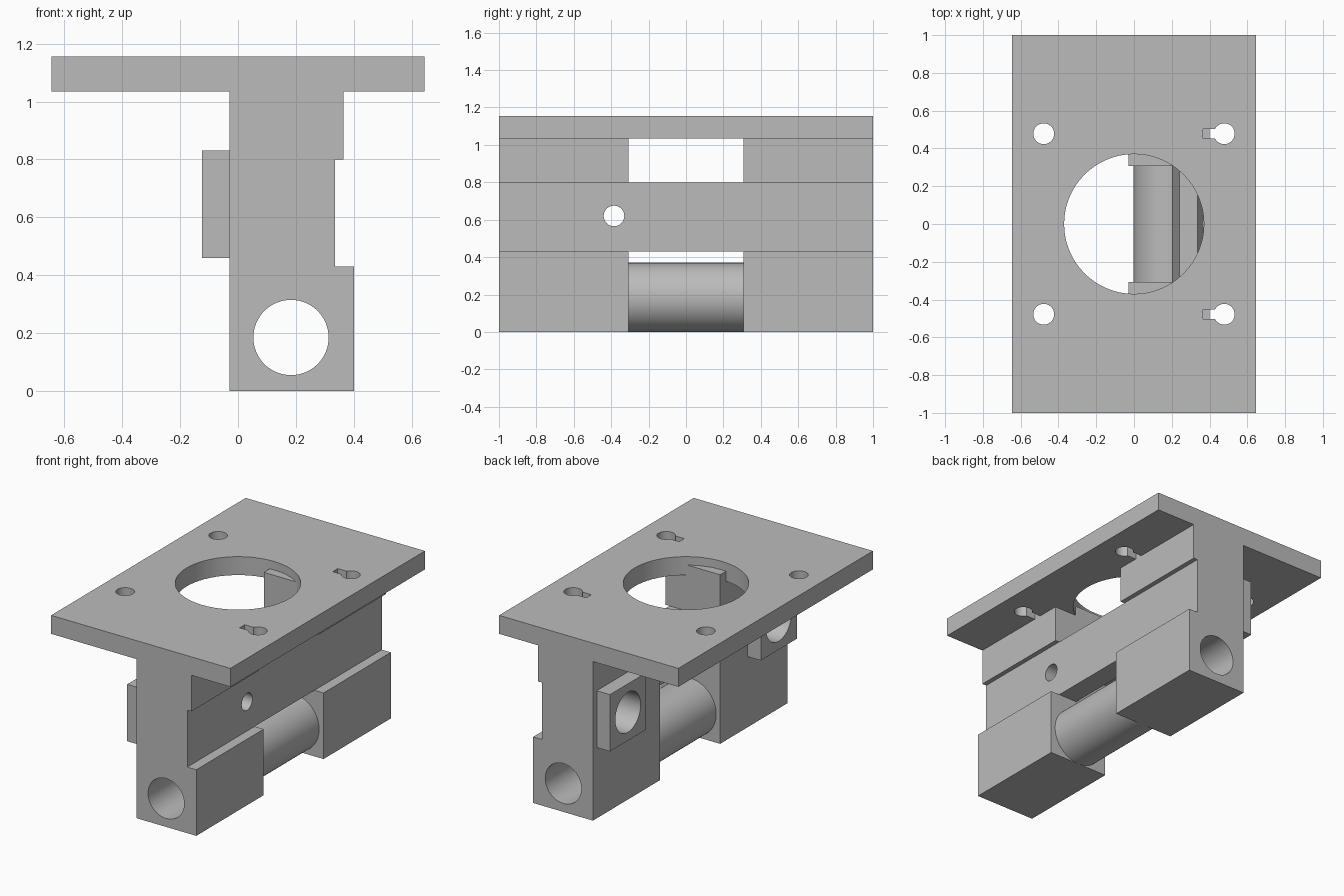
import bpy, bmesh, math

cube = bpy.data.objects.get("Cube")
if cube:
    bpy.data.objects.remove(cube, do_unlink=True)

grey = bpy.data.materials.new("plain grey")
grey.use_nodes = True
colour = (0.5, 0.5, 0.5, 1)
grey.diffuse_color = colour
grey.node_tree.nodes["Principled BSDF"].inputs["Base Color"].default_value = colour


def make(name, bm):
    bmesh.ops.recalc_face_normals(bm, faces=bm.faces)
    mesh = bpy.data.meshes.new(name)
    bm.to_mesh(mesh)
    bm.free()
    mesh.materials.append(grey)
    ob = bpy.data.objects.new(name, mesh)
    bpy.context.collection.objects.link(ob)
    return ob


def prism(name, profile, y0, y1):
    """Extrude an x-z profile along y."""
    bm = bmesh.new()
    face = bm.faces.new([bm.verts.new((x, y0, z)) for x, z in profile])
    new = bmesh.ops.extrude_face_region(bm, geom=[face])["geom"]
    verts = [v for v in new if isinstance(v, bmesh.types.BMVert)]
    bmesh.ops.translate(bm, verts=verts, vec=(0, y1 - y0, 0))
    return make(name, bm)


def box(name, x0, x1, y0, y1, z0, z1):
    return prism(name, [(x0, z0), (x1, z0), (x1, z1), (x0, z1)], y0, y1)


def cylinder(name, radius, length, centre, axis="Z"):
    bm = bmesh.new()
    bmesh.ops.create_cone(bm, cap_ends=True, segments=64, radius1=radius,
                          radius2=radius, depth=length)
    ob = make(name, bm)
    ob.location = centre
    ob.rotation_euler = {"X": (0, math.pi / 2, 0), "Y": (math.pi / 2, 0, 0),
                         "Z": (0, 0, 0)}[axis]
    return ob


def cut(target, *cutters):
    """Subtract each cutter and remove it."""
    bpy.context.view_layer.objects.active = target
    for c in cutters:
        c.hide_render = True
        mod = target.modifiers.new("cut", "BOOLEAN")
        mod.operation = "DIFFERENCE"
        mod.solver = "EXACT"
        mod.object = c
        bpy.context.view_layer.update()
        bpy.ops.object.modifier_apply(modifier=mod.name)
        bpy.data.objects.remove(c, do_unlink=True)


GAP = 0.308          # half the space between the legs
PIN = (0.183, 0.185)  # x and z of the pin bore

# Mounting plate with a large opening, four bolt holes and two relief slots
plate = box("mounting_plate", -0.645, 0.645, -1, 1, 1.035, 1.155)
cut(plate, cylinder("opening", 0.37, 1, (0, 0, 1.1)))
for sy in (-1, 1):
    y = sy * 0.478
    cut(plate, box("slot", 0.365, 0.46, y - 0.026, y + 0.026, 0.95, 1.25))
    for sx in (-1, 1):
        cut(plate, cylinder("bolt_hole", 0.055, 1, (sx * 0.478, y, 1.1)))

# Stepped legs, each with a pin bore and a square boss with a blind socket
leg_profile = [(-0.03, 0), (0.4, 0), (0.4, 0.43), (0.335, 0.43), (0.335, 0.8),
               (0.365, 0.8), (0.365, 1.1), (-0.03, 1.1)]
parts = [plate]
for sy, side in ((-1, "front"), (1, "back")):
    y0, y1 = sorted((sy * GAP, sy))
    leg = prism(side + "_leg", leg_profile, y0, y1)
    y = sy * 0.775
    boss = box(side + "_boss", -0.125, -0.03, y - 0.185, y + 0.185, 0.46, 0.83)
    cut(leg, cylinder("bore", 0.13, 3, (PIN[0], 0, PIN[1]), "Y"),
        cylinder("socket", 0.13, 0.4, (-0.1, y, 0.645), "X"))
    cut(boss, cylinder("socket", 0.13, 0.4, (-0.1, y, 0.645), "X"))
    if sy < 0:
        cut(leg, cylinder("cross_hole", 0.055, 2, (0, -0.385, 0.62), "X"))
    parts += [leg, boss]

# Web joining the legs
parts.append(prism("web", [(0.2, 0.43), (0.335, 0.43), (0.335, 0.8),
                           (0.24, 0.8)], -GAP, GAP))

# Tube between the legs around the pin bore
tube = cylinder("pin_tube", 0.185, 2 * GAP, (PIN[0], 0, PIN[1]), "Y")
cut(tube, cylinder("bore", 0.13, 3, (PIN[0], 0, PIN[1]), "Y"))
parts.append(tube)

# Smooth the round walls, keep the corners sharp
bpy.ops.object.select_all(action="DESELECT")
for ob in parts:
    ob.select_set(True)
bpy.context.view_layer.objects.active = plate
bpy.ops.object.shade_smooth_by_angle(angle=math.radians(30))
